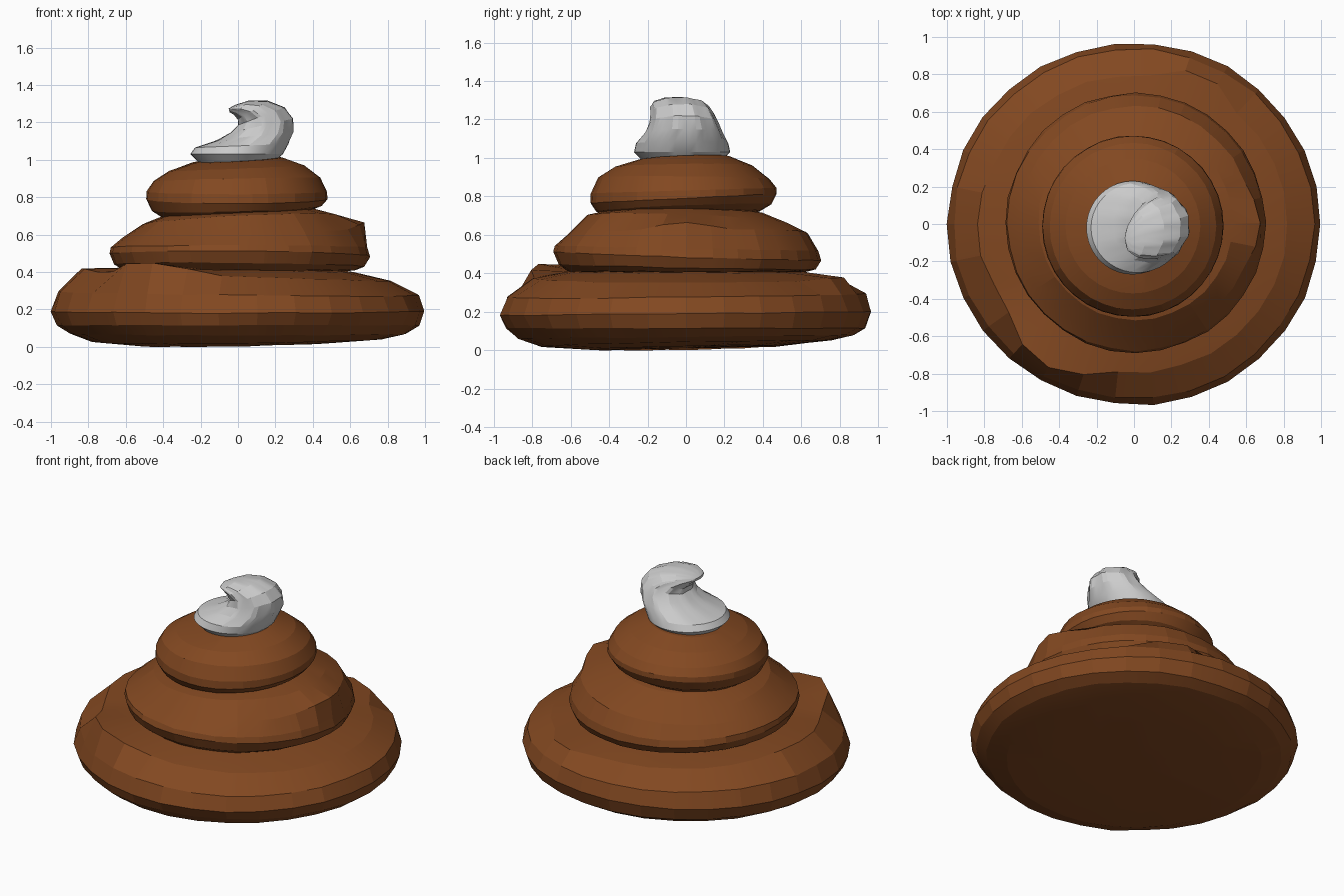
import bpy, bmesh, math, random
from mathutils import Vector

if "Cube" in bpy.data.objects:
    bpy.data.objects.remove(bpy.data.objects["Cube"])

random.seed(4)


def material(name, rgb):
    m = bpy.data.materials.new(name)
    m.diffuse_color = (*rgb, 1)
    m.use_nodes = True
    m.node_tree.nodes["Principled BSDF"].inputs["Base Color"].default_value = m.diffuse_color
    return m


brown = material("warm_brown", (0.225, 0.065, 0.015))
grey = material("light_grey", (0.6, 0.6, 0.6))


def skin(name, rings, bottom, top, mat, angle):
    """Bridge equal-sized rings of points and close both ends with a fan."""
    bm = bmesh.new()
    vr = [[bm.verts.new(p) for p in ring] for ring in rings]
    lo, hi = bm.verts.new(bottom), bm.verts.new(top)
    n = len(rings[0])
    for i in range(n):
        j = (i + 1) % n
        for a, b in zip(vr, vr[1:]):
            bm.faces.new((a[i], a[j], b[j], b[i]))
        bm.faces.new((lo, vr[0][j], vr[0][i]))
        bm.faces.new((hi, vr[-1][i], vr[-1][j]))
    bmesh.ops.recalc_face_normals(bm, faces=bm.faces[:])
    me = bpy.data.meshes.new(name)
    bm.to_mesh(me)
    bm.free()
    me.materials.append(mat)
    ob = bpy.data.objects.new(name, me)
    bpy.context.collection.objects.link(ob)
    bpy.ops.object.select_all(action='DESELECT')
    ob.select_set(True)
    bpy.context.view_layer.objects.active = ob
    bpy.ops.object.shade_smooth_by_angle(angle=math.radians(angle))


def tier(name, profile, n, rim=0, bumps=(), jitter=0.0, angle=10, oval=1.0, shift=(0, 0)):
    """Turned tier; profile rows are radius, height, slope in x, slope in y.
    Bumps (degrees, width, rise, outward push) pinch up the rim ring."""
    rings = []
    for k, (r, z, sx, sy) in enumerate(profile):
        ring = []
        for i in range(n):
            a = math.tau * i / n
            rr = r * (1 + random.uniform(-jitter, jitter))
            zz = z + random.uniform(-jitter, jitter) * 0.4
            if k == rim:
                for deg, width, rise, push in bumps:
                    d = abs((math.degrees(a) - deg + 180) % 360 - 180)
                    f = max(0, 1 - (d / width) ** 2)
                    rr += push * f
                    zz += rise * f
            x, y = rr * math.cos(a), rr * math.sin(a) * oval
            ring.append((x + shift[0], y + shift[1], zz + sx * x + sy * y))
        rings.append(ring)
    skin(name, rings, (0, 0, profile[0][1]), (0, 0, profile[-1][1] + 0.01), brown, angle)


# Wide bottom coil with pinched corners
tier("bottom_coil", [
    (0.50, 0.013, 0.02, 0.02), (0.78, 0.035, 0.01, 0.02), (0.90, 0.07, 0.0, 0.01),
    (0.965, 0.115, 0.0, 0.0), (0.998, 0.19, 0.0, 0.01), (0.965, 0.285, -0.01, 0.01),
    (0.82, 0.375, -0.03, 0.0), (0.62, 0.41, -0.02, 0.0), (0.40, 0.43, 0, 0)],
    30, rim=6, bumps=[(237, 22, 0.06, 0.09), (180, 25, 0.02, 0.02), (66, 17, 0.015, 0.08)],
    jitter=0.006, oval=0.97)

# Middle coil with a raised corner on the right
tier("middle_coil", [
    (0.45, 0.40, 0, 0), (0.62, 0.41, 0, 0), (0.67, 0.435, -0.01, -0.02),
    (0.695, 0.49, -0.01, -0.03), (0.685, 0.53, 0.0, -0.02), (0.625, 0.605, 0.04, 0.01),
    (0.52, 0.68, 0.05, -0.04), (0.40, 0.72, 0.04, -0.02), (0.25, 0.74, 0, 0)],
    32, rim=5, bumps=[(-1, 17, 0.035, 0.04)], jitter=0.006, shift=(0.008, 0.006))

# Upper coil, tilted a little
tier("upper_coil", [
    (0.30, 0.695, 0.03, 0.03), (0.40, 0.712, 0.05, 0.03), (0.455, 0.74, 0.03, 0.04),
    (0.485, 0.79, 0.0, 0.05), (0.482, 0.83, 0.0, 0.03), (0.445, 0.895, 0.02, -0.01),
    (0.36, 0.955, 0.04, 0.01), (0.24, 0.998, 0.06, 0.04), (0.12, 1.01, 0.05, 0.03)],
    36, jitter=0.003, shift=(-0.006, -0.012))

# Curled tip: each row is inner x,z, outer x,z, half width in y, centre y
rows = [
    (-0.20, 0.975, 0.19, 0.985, 0.20, -0.02), (-0.255, 1.03, 0.24, 1.03, 0.25, -0.02),
    (-0.23, 1.065, 0.27, 1.085, 0.24, -0.02), (-0.11, 1.105, 0.295, 1.15, 0.20, -0.01),
    (-0.04, 1.145, 0.295, 1.22, 0.175, -0.01), (0.0, 1.185, 0.25, 1.28, 0.16, -0.02),
    (0.0, 1.215, 0.16, 1.315, 0.15, -0.035), (-0.02, 1.24, 0.06, 1.317, 0.12, -0.055),
    (-0.045, 1.255, -0.01, 1.295, 0.07, -0.075)]
rings = []
for k, (ax, az, bx, bz, w, cy) in enumerate(rows):
    c = Vector(((ax + bx) / 2, cy, (az + bz) / 2))
    u = Vector(((bx - ax) / 2, 0, (bz - az) / 2))
    ring = []
    for i in range(40):
        a = math.tau * i / 40
        # twisting ribs appear above the round foot
        rib = 1 + (0.03 * math.cos(10 * a + 0.7 * k) if k > 2 else 0)
        ring.append(c + rib * (u * math.cos(a) + Vector((0, w * math.sin(a), 0))))
    rings.append(ring)
skin("curled_tip", rings, (0, -0.02, 0.975), (-0.05, -0.075, 1.275), grey, 20)
